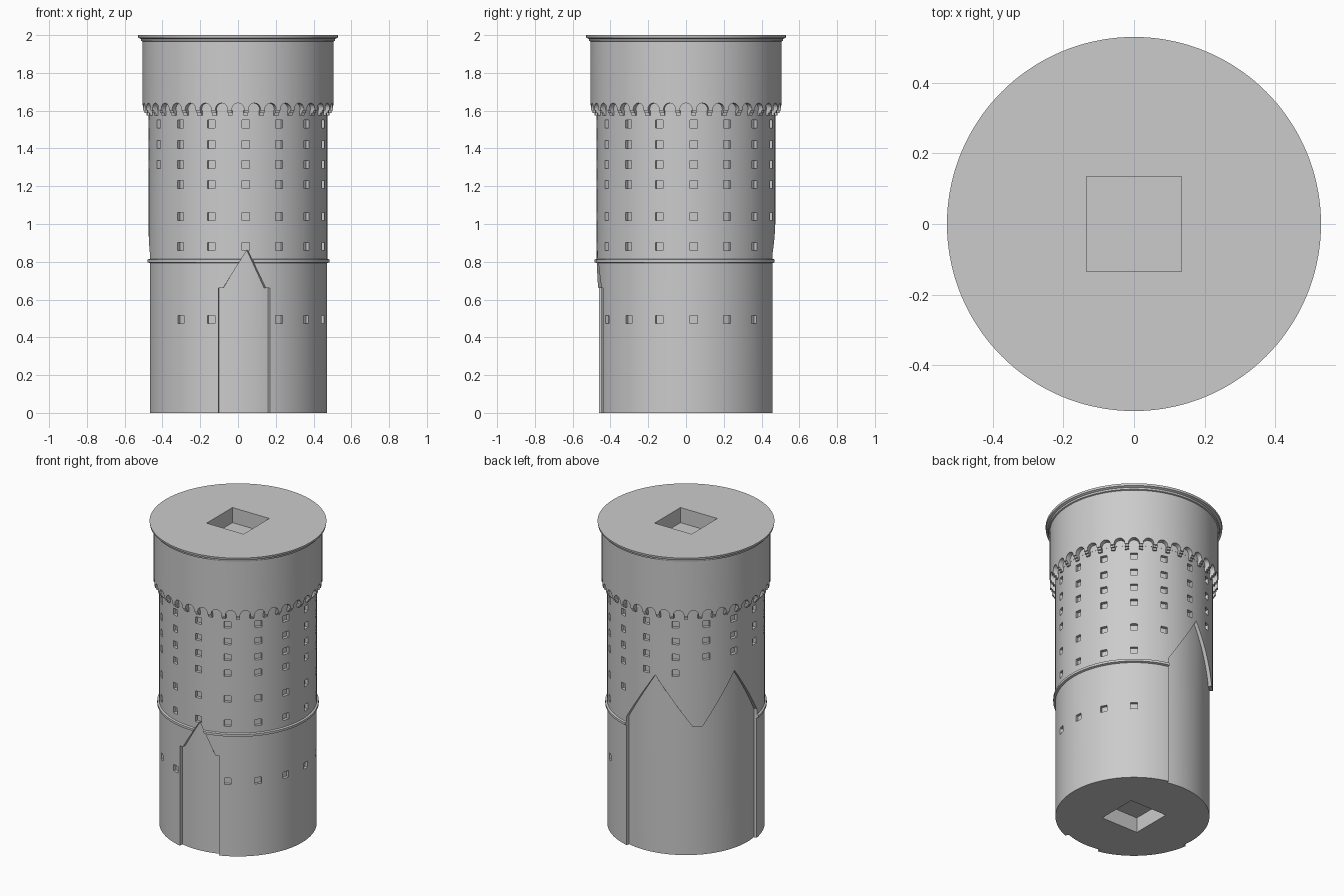
import bpy, bmesh
from math import sin, cos, pi, radians
from mathutils import Vector

cube = bpy.data.objects.get("Cube")
if cube:
    bpy.data.objects.remove(cube, do_unlink=True)

SEGMENTS = 144
WALL_R = 0.473
DRUM_R = 0.505

stone = bpy.data.materials.new("grey_stone")
stone.use_nodes = True
GREY = (0.6, 0.6, 0.6, 1)
stone.diffuse_color = GREY
stone.node_tree.nodes["Principled BSDF"].inputs["Base Color"].default_value = GREY


def place(deg, r, t, z):
    """Point at azimuth deg: r outward, t sideways, z up."""
    a = radians(deg)
    return Vector((r * cos(a) - t * sin(a), r * sin(a) + t * cos(a), z))


def add_solid(bm, rings):
    """Bridge equal rings of points and cap both ends."""
    rows = [[bm.verts.new(p) for p in ring] for ring in rings]
    n = len(rows[0])
    for low, high in zip(rows, rows[1:]):
        for i in range(n):
            j = (i + 1) % n
            bm.faces.new((low[i], low[j], high[j], high[i]))
    bm.faces.new(rows[0][::-1])
    bm.faces.new(rows[-1])


def add_block(bm, deg, r0, r1, width, z0, z1):
    w = width / 2
    corners = [(-w, z0), (w, z0), (w, z1), (-w, z1)]
    add_solid(bm, [[place(deg, r, t, z) for t, z in corners] for r in (r0, r1)])


def finish(bm, name):
    bmesh.ops.recalc_face_normals(bm, faces=bm.faces[:])
    mesh = bpy.data.meshes.new(name)
    bm.to_mesh(mesh)
    bm.free()
    mesh.materials.append(stone)
    ob = bpy.data.objects.new(name, mesh)
    bpy.context.collection.objects.link(ob)
    return ob


def lathe(name, profile):
    bm = bmesh.new()
    step = 360 / SEGMENTS
    add_solid(bm, [[place(i * step, r, 0, z) for i in range(SEGMENTS)]
                   for r, z in profile])
    return finish(bm, name)


def activate(ob):
    bpy.ops.object.select_all(action='DESELECT')
    ob.select_set(True)
    bpy.context.view_layer.objects.active = ob


def cut(ob, cutter):
    cutter.hide_render = True
    mod = ob.modifiers.new("cut", 'BOOLEAN')
    mod.operation = 'DIFFERENCE'
    mod.solver = 'EXACT'
    mod.object = cutter
    activate(ob)
    bpy.ops.object.modifier_apply(modifier=mod.name)
    bpy.data.objects.remove(cutter, do_unlink=True)


def gabled_cutter(name, outline, inner_r, twist):
    """Curved slab under an outline of (azimuth, top height) points."""
    bm = bmesh.new()
    samples = []
    for (a0, z0), (a1, z1) in zip(outline, outline[1:]):
        count = max(1, round((a1 - a0) / 2))
        samples += [(a0 + (a1 - a0) * k / count, z0 + (z1 - z0) * k / count)
                    for k in range(count)]
    samples.append(outline[-1])
    add_solid(bm, [[place(a + twist, inner_r, 0, -0.05), place(a + twist, inner_r, 0, z),
                    place(a, 0.55, 0, z), place(a, 0.55, 0, -0.05)]
                   for a, z in samples])
    return finish(bm, name)


def pit_cutter(z0, z1):
    bm = bmesh.new()
    add_block(bm, 0, -0.135, 0.135, 0.27, z0, z1)
    return finish(bm, "pit_cutter")


# Main shaft with its string course
shaft = lathe("tower_shaft", [
    (0.471, 0), (0.471, 0.793), (0.484, 0.797), (0.484, 0.812),
    (WALL_R, 0.816), (WALL_R, 1.7)])

# Recessed gabled panels: one at the front, a double one at the back
cut(shaft, gabled_cutter("front_panel_cutter", [
    (-102, 0.66), (-99, 0.66), (-83.3, 0.865), (-71, 0.66), (-68.3, 0.66)], 0.447, -1))
cut(shaft, gabled_cutter("back_panel_cutter", [
    (76, 0.85), (102, 1.185), (130, 0.855), (137, 0.855), (163, 1.185), (189, 0.85)],
    0.452, 0))
cut(shaft, pit_cutter(-0.1, 0.1))

# Window recesses: sixteen columns, fewer rows above the back panel
ROWS = (0.495, 0.88, 1.04, 1.21, 1.315, 1.42, 1.53)


def lowest_row(deg):
    if 130 < deg < 220:
        return 1.3
    if 90 < deg < 130:
        return 1.2
    return 1.0 if 70 < deg < 90 else 0


windows = bmesh.new()
for column in range(16):
    deg = -85 + 22.5 * column
    for z in ROWS:
        in_front_panel = column == 0 and z < 0.8
        if z >= lowest_row(deg) and not in_front_panel:
            add_block(windows, deg, 0.452, 0.55, 0.042, z - 0.021, z + 0.021)
cut(shaft, finish(windows, "window_cutter"))

# Overhanging drum with its cornice
drum = lathe("upper_drum", [
    (DRUM_R, 1.6), (DRUM_R, 1.966), (0.513, 1.969), (0.515, 1.98),
    (0.528, 1.986), (0.53, 2.0)])
cut(drum, pit_cutter(1.9, 2.1))

# Round arches along the lower edge of the drum
ARCHES = 36
PITCH = 360 / ARCHES
HALF = 0.032
arch = [(-HALF, 1.55), (HALF, 1.55)]
arch += [(HALF * cos(pi * k / 10), 1.608 + HALF * sin(pi * k / 10)) for k in range(11)]
arches = bmesh.new()
for i in range(ARCHES):
    add_solid(arches, [[place(i * PITCH, r, t, z) for t, z in arch]
                       for r in (0.4735, 0.56)])
cut(drum, finish(arches, "arch_cutter"))

# Stepped corbels between the arches
corbels = bmesh.new()
for i in range(ARCHES):
    deg = (i + 0.5) * PITCH
    add_block(corbels, deg, 0.46, 0.496, 0.024, 1.587, 1.601)
    add_block(corbels, deg, 0.46, 0.485, 0.024, 1.574, 1.587)
corbel_ring = finish(corbels, "corbels")

for ob in (shaft, drum, corbel_ring):
    activate(ob)
    bpy.ops.object.shade_smooth_by_angle(angle=radians(25))
